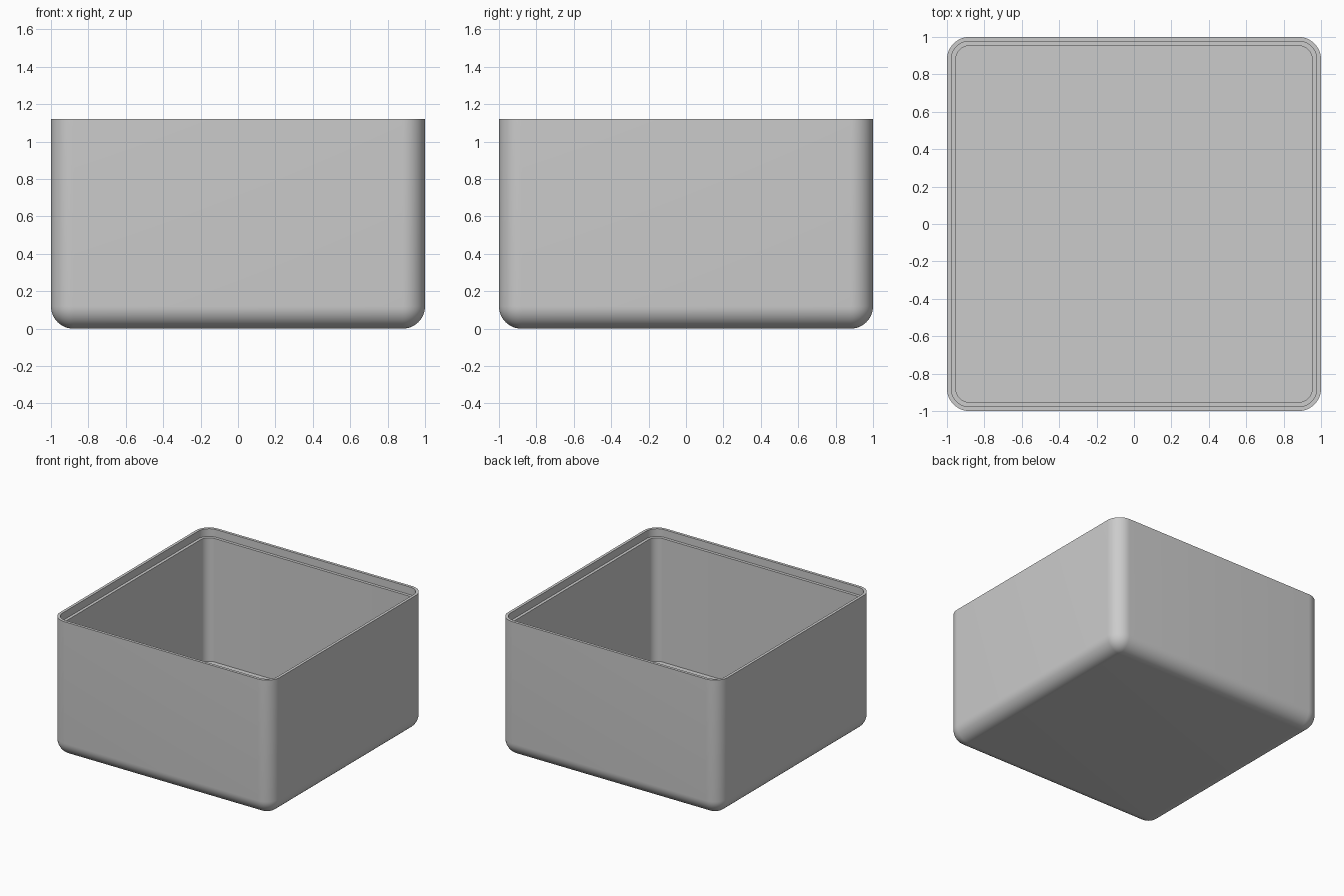
import bpy, bmesh
from math import sin, cos, pi, radians

cube = bpy.data.objects.get("Cube")
if cube:
    bpy.data.objects.remove(cube)

HEIGHT, RADIUS, STEPS = 1.12, 0.12, 12
LEDGE_Z, FLOOR_Z = 1.057, 0.042

grey = bpy.data.materials.new("light grey")
grey.use_nodes = True
colour = (0.6, 0.6, 0.6, 1)
grey.diffuse_color = colour
grey.node_tree.nodes["Principled BSDF"].inputs["Base Color"].default_value = colour


def ring(bm, half, radius, z):
    """Rounded square loop of vertices at height z."""
    verts = []
    for corner, (sx, sy) in enumerate([(1, 1), (-1, 1), (-1, -1), (1, -1)]):
        for i in range(STEPS + 1):
            a = (corner + i / STEPS) * pi / 2
            verts.append(bm.verts.new((sx * (half - radius) + radius * cos(a),
                                       sy * (half - radius) + radius * sin(a), z)))
    return verts


# Section from the bottom edge, up the outside, over the rim and down the inside
section = []
for i in range(STEPS + 1):
    a = i / STEPS * pi / 2
    r = max(RADIUS * sin(a), 0.0005)
    section.append((1 - RADIUS + r, r, RADIUS * (1 - cos(a))))
section += [(1, RADIUS, HEIGHT),
            (0.977, 0.097, HEIGHT), (0.977, 0.097, LEDGE_Z),
            (0.953, 0.073, LEDGE_Z), (0.953, 0.073, FLOOR_Z)]

bm = bmesh.new()
loops = [ring(bm, *s) for s in section]
for low, high in zip(loops, loops[1:]):
    for i in range(len(low)):
        j = (i + 1) % len(low)
        bm.faces.new((low[i], low[j], high[j], high[i]))

# Underside and inner floor
bm.faces.new(loops[0][::-1])
bm.faces.new(loops[-1])
bmesh.ops.remove_doubles(bm, verts=bm.verts, dist=0.001)
bmesh.ops.recalc_face_normals(bm, faces=bm.faces)

mesh = bpy.data.meshes.new("open_box")
bm.to_mesh(mesh)
bm.free()
mesh.materials.append(grey)
box = bpy.data.objects.new("open_box", mesh)
bpy.context.collection.objects.link(box)
bpy.context.view_layer.objects.active = box
box.select_set(True)
bpy.ops.object.shade_smooth_by_angle(angle=radians(30))
